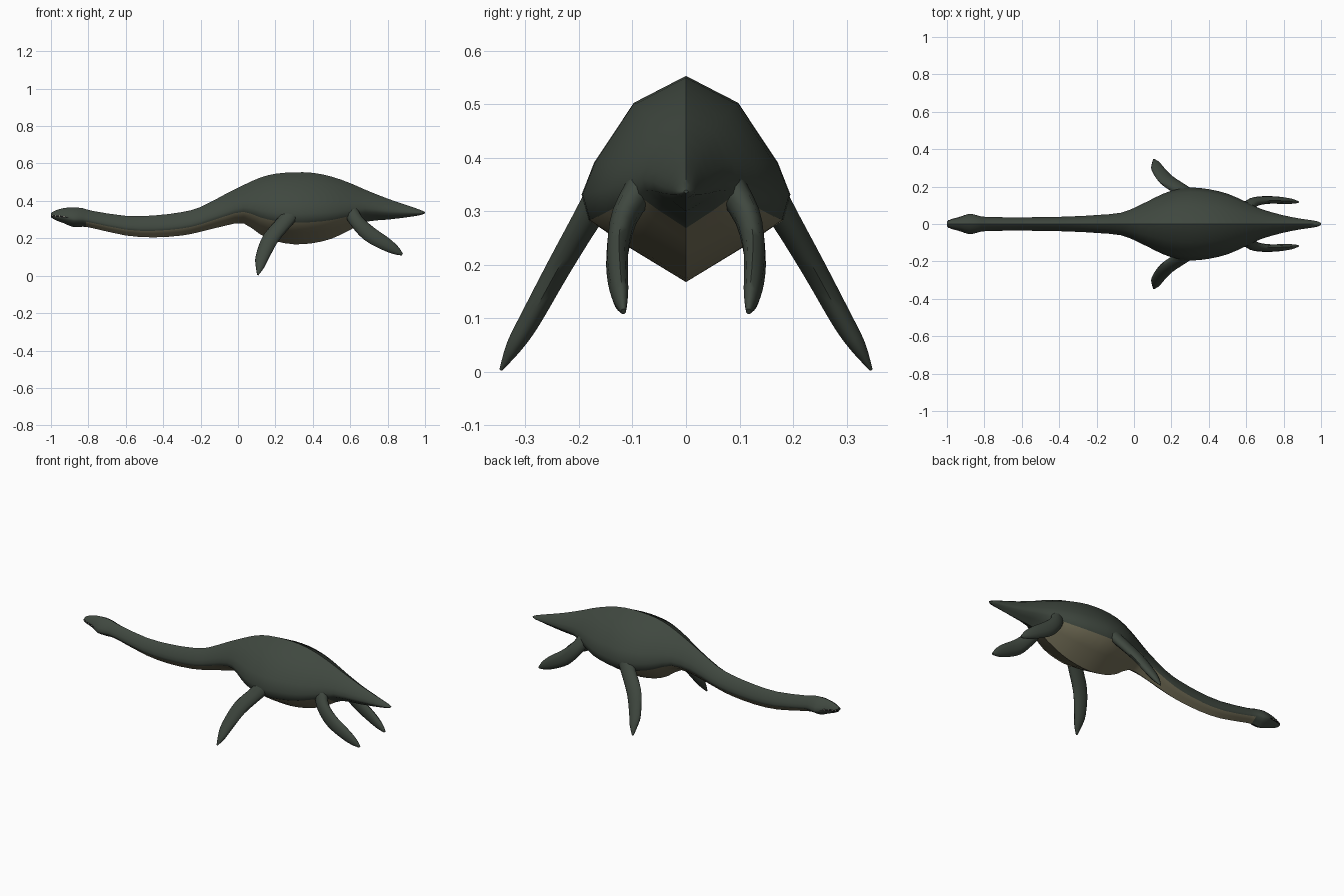
import bpy, bmesh, math
from mathutils import Vector

cube = bpy.data.objects.get("Cube")
if cube:
    bpy.data.objects.remove(cube, do_unlink=True)


def material(name, colour):
    mat = bpy.data.materials.new(name)
    mat.use_nodes = True
    mat.diffuse_color = (*colour, 1)
    mat.node_tree.nodes["Principled BSDF"].inputs["Base Color"].default_value = (*colour, 1)
    return mat


SKIN = material("dark green skin", (0.05, 0.064, 0.05))
BELLY = material("olive belly", (0.17, 0.155, 0.095))
MOUTH = material("mouth black", (0.008, 0.008, 0.008))
TOOTH = material("tooth ivory", (0.6, 0.57, 0.48))


def spline(rows, steps):
    """Smoothly resample a list of equal-length number rows."""
    result = []
    for i in range(len(rows) - 1):
        a, b = rows[max(i - 1, 0)], rows[i]
        c, d = rows[i + 1], rows[min(i + 2, len(rows) - 1)]
        for s in range(steps):
            t = s / steps
            result.append([0.5 * (2 * q + (r - p) * t + (2 * p - 5 * q + 4 * r - u) * t * t
                                  + (3 * q - p - 3 * r + u) * t ** 3)
                           for p, q, r, u in zip(a, b, c, d)])
    return result + [list(rows[-1])]


def loft(name, rings, mats, rule=None, angle=45):
    """Skin a list of closed rings and cap both ends."""
    bm = bmesh.new()
    loops = [[bm.verts.new(p) for p in ring] for ring in rings]
    n = len(loops[0])
    for a, b in zip(loops, loops[1:]):
        for k in range(n):
            face = bm.faces.new((a[k], a[(k + 1) % n], b[(k + 1) % n], b[k]))
            if rule:
                face.material_index = rule(k, face.calc_center_median())
    bm.faces.new(loops[0])
    bm.faces.new(loops[-1])
    bmesh.ops.recalc_face_normals(bm, faces=bm.faces)
    mesh = bpy.data.meshes.new(name)
    bm.to_mesh(mesh)
    bm.free()
    for mat in mats:
        mesh.materials.append(mat)
    obj = bpy.data.objects.new(name, mesh)
    bpy.context.collection.objects.link(obj)
    bpy.ops.object.select_all(action="DESELECT")
    obj.select_set(True)
    bpy.context.view_layer.objects.active = obj
    bpy.ops.object.shade_smooth_by_angle(angle=math.radians(angle))
    return obj


# Body stations from snout to tail: x, top, bottom, half width
STATIONS = [
    (-1, .335, .312, .012), (-.975, .349, .297, .026), (-.93, .362, .28, .037),
    (-.88, .365, .26, .055), (-.83, .361, .262, .044), (-.78, .347, .255, .037),
    (-.6, .32, .215, .036), (-.45, .322, .205, .037), (-.3, .34, .215, .042),
    (-.2, .367, .235, .048), (-.07, .435, .267, .06), (.03, .485, .28, .1),
    (.12, .525, .22, .145), (.2, .545, .185, .178), (.3, .553, .168, .195),
    (.4, .55, .174, .186), (.5, .53, .198, .162), (.6, .495, .245, .118),
    (.68, .46, .288, .08), (.8, .412, .3, .046), (.9, .378, .312, .027),
    (.975, .352, .324, .016), (1, .34, .334, .004)]
# Half cross-section from back ridge to keel
SECTION = [(0, 1), (.5, .74), (.88, .16), (1, -.15), (.93, -.4), (.52, -.68), (0, -1)]
SECTION += [(-y, z) for y, z in SECTION[-2:0:-1]]

body_rows = spline(STATIONS, 2)
body_rings = [[(x, y * w, (top + low) / 2 + z * (top - low) / 2) for y, z in SECTION]
              for x, top, low, w in body_rows]


def belly_rule(k, centre):
    return 1 if 4 <= k <= 7 and -.82 < centre.x < .62 else 0


loft("body", body_rings, [SKIN, BELLY], belly_rule)


def flipper(name, rows, normal, side):
    """Flattened paddle; rows hold x, y, z, half chord, half thickness."""
    rows = spline(rows, 3)
    centres = [Vector(r[:3]) for r in rows]
    rings = []
    for i, row in enumerate(rows):
        path = centres[min(i + 1, len(rows) - 1)] - centres[max(i - 1, 0)]
        chord = path.cross(Vector(normal)).normalized()
        flat = chord.cross(path).normalized()
        ring = []
        for k in range(10):
            a = math.tau * k / 10
            p = centres[i] + chord * row[3] * math.cos(a) + flat * row[4] * math.sin(a)
            ring.append((p.x, p.y * side, p.z))
        rings.append(ring)
    loft(name, rings, [SKIN], angle=60)


FRONT = [(.3, .14, .36, .055, .035), (.255, .18, .295, .044, .028), (.175, .235, .2, .044, .024),
         (.13, .29, .1, .036, .021), (.118, .32, .05, .024, .016), (.106, .346, .004, .004, .003)]
REAR = [(.6, .08, .35, .04, .03), (.635, .115, .29, .038, .025), (.7, .128, .225, .042, .021),
        (.78, .127, .175, .037, .019), (.84, .122, .138, .025, .014), (.878, .117, .113, .006, .005)]

# Mouth line and teeth follow the widest edge of the snout
for side, word in ((1, "left"), (-1, "right")):
    flipper(word + "_front_flipper", FRONT, (0, .87, .5), side)
    flipper(word + "_rear_flipper", REAR, (0, 1, .1), side)
    edge = [(x, w, (top + low) / 2 - .15 * (top - low) / 2)
            for x, top, low, w in body_rows if x < -.9]
    lip = []
    for i, (x, w, z) in enumerate(edge):
        h = .004 if i < len(edge) - 1 else .001
        lip.append([(x, side * (w + dy), z + dz)
                    for dy, dz in ((-.003, -h), (.001, -h), (.001, h), (-.003, h))])
    loft(word + "_mouth_line", lip, [MOUTH])
    for i, (x, w, z) in enumerate(edge[1:-1]):
        tooth = [[(x + s * .004 * c, side * (w + d), z + .004 - .007 * (1 - c))
                  for s, c in ((-1, 1), (1, 1), (0, 0))] for d in (-.001, .002)]
        loft(f"{word}_tooth_{i + 1}", tooth, [TOOTH])
